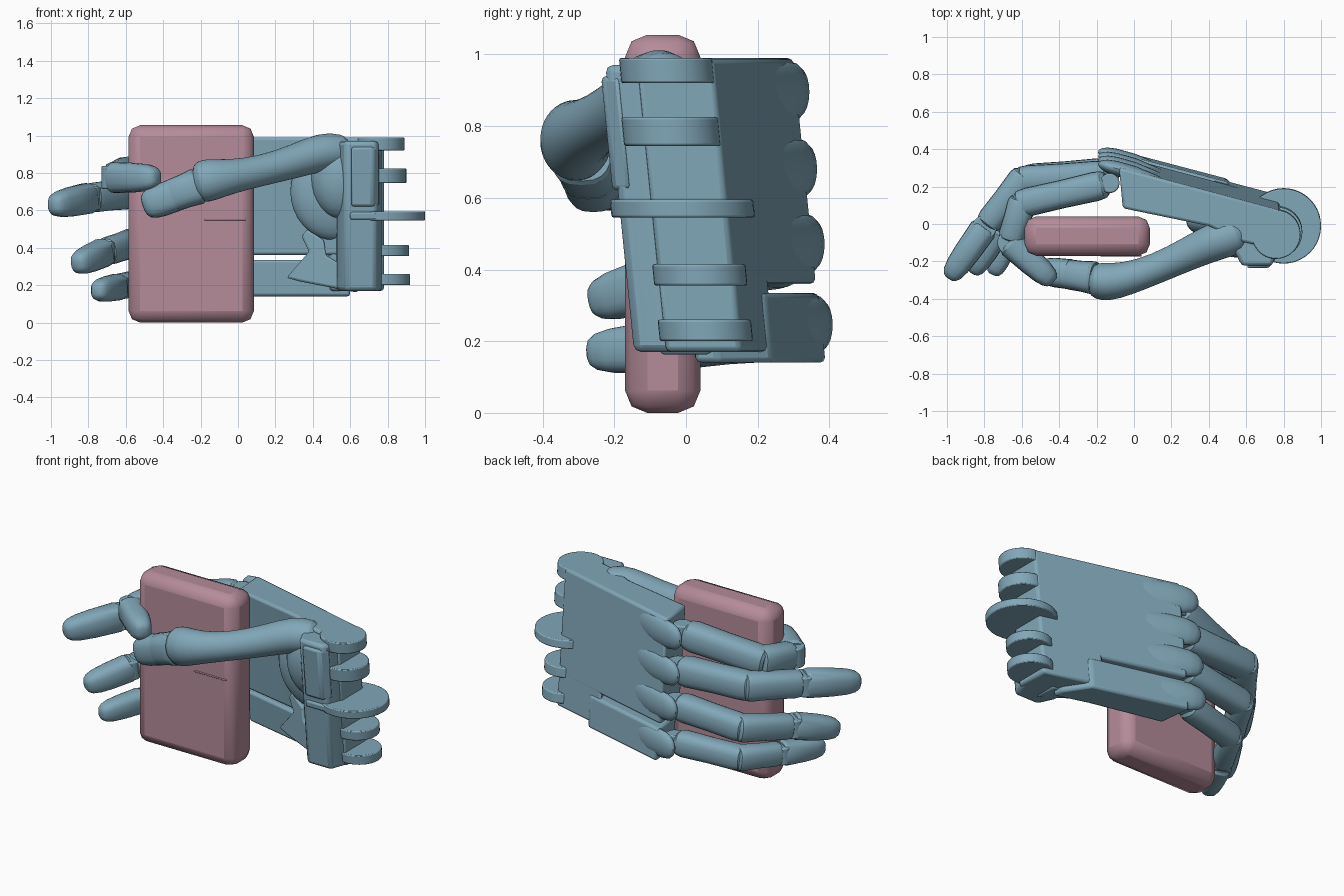
import bpy, bmesh
from math import sin, cos, pi, radians, copysign
from mathutils import Vector

if "Cube" in bpy.data.objects:
    bpy.data.objects.remove(bpy.data.objects["Cube"])


def material(name, rgb):
    m = bpy.data.materials.new(name)
    m.diffuse_color = (*rgb, 1)
    m.use_nodes = True
    m.node_tree.nodes["Principled BSDF"].inputs["Base Color"].default_value = m.diffuse_color
    return m


BLUE = material("blue_shell", (0.22, 0.385, 0.48))
PINK = material("pink_box", (0.46, 0.26, 0.32))


def finish(bm, name, mat=BLUE, bevel=0, segments=2, subdiv=0):
    bmesh.ops.recalc_face_normals(bm, faces=bm.faces)
    me = bpy.data.meshes.new(name)
    bm.to_mesh(me)
    bm.free()
    ob = bpy.data.objects.new(name, me)
    bpy.context.collection.objects.link(ob)
    me.materials.append(mat)
    bpy.ops.object.select_all(action='DESELECT')
    ob.select_set(True)
    bpy.context.view_layer.objects.active = ob
    if bevel:
        b = ob.modifiers.new("Bevel", 'BEVEL')
        b.width, b.segments, b.limit_method = bevel, segments, 'ANGLE'
    if subdiv:
        s = ob.modifiers.new("Smooth", 'SUBSURF')
        s.levels = s.render_levels = subdiv
    bpy.ops.object.shade_smooth_by_angle(angle=radians(32))
    return ob


def shear(z):
    # the hand is rolled slightly: the little-finger side sits further back
    return 0.1 * (0.57 - z)


def prism(name, outline, z0, z1, bevel=0.015):
    bm = bmesh.new()
    low, high = ([bm.verts.new((x, y + shear(z), z)) for x, y in outline] for z in (z0, z1))
    bm.faces.new(low)
    bm.faces.new(high)
    n = len(outline)
    for i in range(n):
        j = (i + 1) % n
        bm.faces.new((low[i], low[j], high[j], high[i]))
    return finish(bm, name, bevel=bevel)


def disc(name, x, y, r, z0, z1):
    ring = [(x + r * cos(2 * pi * i / 40), y + r * sin(2 * pi * i / 40)) for i in range(40)]
    return prism(name, ring, z0, z1, 0.006)


def tube(name, pts, radii, sides=20, subdiv=0, power=1.0):
    # radii are (across, up) pairs along the path; power below 1 squares the section
    pts = [Vector(p) for p in pts]
    bm = bmesh.new()
    rings = []
    sq = lambda v: copysign(abs(v) ** power, v)
    for i, p in enumerate(pts):
        t = (pts[min(i + 1, len(pts) - 1)] - pts[max(i - 1, 0)]).normalized()
        side = Vector((0, 0, 1)).cross(t).normalized()
        up = t.cross(side)
        a, b = radii[i]
        rings.append([bm.verts.new(p + side * a * sq(cos(2 * pi * k / sides))
                                   + up * b * sq(sin(2 * pi * k / sides))) for k in range(sides)])
    for r, s in zip(rings, rings[1:]):
        for k in range(sides):
            m = (k + 1) % sides
            bm.faces.new((r[k], r[m], s[m], s[k]))
    bm.faces.new(rings[0])
    bm.faces.new(rings[-1])
    return finish(bm, name, subdiv=subdiv)


def phalanx(name, a, b, ra, rb, tip=False, power=.75):
    a, b = Vector(a), Vector(b)
    prof = [(0, .7), (.04, .92), (.12, 1), (.5, .97), (.88, 1), (.97, .93), (1, .75)]
    if tip:
        prof = [(0, .85), (.06, 1), (.5, 1), (.75, .94), (.9, .8), (.97, .6), (1, .35)]
    rad = [(ra + (rb - ra) * t) * s for t, s in prof]
    return tube(name, [a.lerp(b, t) for t, s in prof], [(r * .9, r) for r in rad], power=power)


def block(name, lo, hi, bevel, mat):
    bm = bmesh.new()
    bmesh.ops.create_cube(bm, size=1)
    for v in bm.verts:
        v.co = [(l + h) / 2 + c * (h - l) for c, l, h in zip(v.co, lo, hi)]
    return finish(bm, name, mat, bevel)


# held box with chamfered edges and a lid ridge
block("held_box", (-.585, -.17, 0), (.085, .04, 1.055), .062, PINK)
block("box_lid_ridge", (-.18, -.174, .545), (.04, -.165, .555), .004, PINK)

# palm: main plate and the separate little-finger side
prism("palm_plate", [(-.08, .345), (.78, .115), (.78, -.1), (.56, -.05), (.4, .03), (-.06, .125)], .36, .99)
prism("outer_palm", [(-.07, .35), (.5, .2), (.6, .05), (.6, -.02), (.4, .04), (-.05, .14)], .14, .335)
prism("palm_heel", [(.42, .21), (.78, .115), (.78, -.1), (.5, -.02)], .17, .4)

# diagonal strut across the lower palm
bm = bmesh.new()
front = [(.64, .16), (.65, .25), (.47, .36), (.46, .44), (.37, .5), (.34, .46), (.38, .38), (.26, .24), (.33, .22)]
faces = [[bm.verts.new((x, y + .03 - .27 * (x - .4), z)) for x, z in front] for y in (-.04, .1)]
for f in faces:
    bm.faces.new(f)
for i in range(len(front)):
    j = (i + 1) % len(front)
    bm.faces.new((faces[0][i], faces[0][j], faces[1][j], faces[1][i]))
finish(bm, "palm_strut", bevel=.012)

# wrist block with its hinge discs and front tabs
prism("wrist_block", [(.52, .1), (.53, -.09), (.575, -.185), (.74, -.185), (.75, -.15), (.77, -.1), (.77, .1)], .17, .97, .02)
for i, (x, y, r, z0, z1) in enumerate([
        (.76, -.015, .13, .92, .99), (.765, -.02, .135, .745, .825), (.8, -.01, .2, .545, .595),
        (.785, .02, .13, .355, .415), (.79, .02, .13, .2, .26)]):
    disc(f"wrist_hinge_disc_{i + 1}", x, y, r, z0, z1)
prism("wrist_rib", [(.6, -.15), (.6, -.2), (.77, -.2), (.77, -.15)], .55, .59, .01)
prism("wrist_shoulder", [(.62, -.15), (.6, -.2), (.72, -.2), (.76, -.15)], .62, .94)

# fingers: base, middle joint, end joint, tip, radius
FINGERS = {
    "index": [(-.1, .225, .895), (-.6, .11, .80), (-.665, -.1, .775), (-.43, -.31, .775), .088],
    "middle": [(-.1, .265, .68), (-.6, .235, .69), (-.80, -.02, .665), (-.99, -.29, .625), .088],
    "ring": [(-.1, .285, .47), (-.56, .25, .425), (-.72, -.03, .375), (-.865, -.26, .31), .082],
    "little": [(-.1, .295, .245), (-.52, .21, .215), (-.645, -.02, .19), (-.755, -.27, .168), .076],
}
for name, (a, b, c, d, r) in FINGERS.items():
    a, b, c, d = map(Vector, (a, b, c, d))
    phalanx(name + "_first_segment", a.lerp(b, .09), b.lerp(a, -.05), r, r * .97)
    phalanx(name + "_second_segment", b.lerp(c, -.12), c.lerp(b, .06), r * .98, r * .9)
    phalanx(name + "_tip", c.lerp(d, -.02), d, r * .95, r * .84, True)
    # pins that bridge the joints
    for part, p, s in (("knuckle", a.lerp(b, .06), .6), ("end", c, .75)):
        bm = bmesh.new()
        bmesh.ops.create_cone(bm, cap_ends=True, segments=20, radius1=r * s, radius2=r * s, depth=r * 1.4)
        bmesh.ops.translate(bm, verts=bm.verts, vec=p)
        finish(bm, f"{name}_{part}_pin", bevel=.008)
    # rounded knuckle guard on the back of the palm, flush with the plate
    z = a.z
    y = .275 + .1 * (.9 - z)
    tube(name + "_knuckle_guard",
         [(.2, y - .07, z), (.0, y - .005, z), (-.1, y + .023, z), (-.15, y + .037, z),
          (-.178, y + .045, z), (-.19, y + .048, z)],
         [(.02, .08), (.04, .085), (.04, .083), (.033, .07), (.02, .045), (.008, .015)])

# thumb: fleshy base, long curved segment, collar, tip
for name, mid, size in (("thumb_base", (.56, -.05, .77), (.17, .13, .22)),
                        ("thumb_web", (.52, .01, .70), (.24, .1, .26))):
    bm = bmesh.new()
    bmesh.ops.create_uvsphere(bm, u_segments=28, v_segments=16, radius=1)
    for v in bm.verts:
        v.co = [m + c * s for m, c, s in zip(mid, v.co, size)]
    finish(bm, name)
tube("thumb_long_segment",
     [(.60, -.03, .90), (.55, -.06, .915), (.45, -.085, .915), (.3, -.155, .86), (.12, -.24, .81),
      (-.04, -.295, .78), (-.14, -.31, .765), (-.2, -.305, .752), (-.235, -.30, .745)],
     [(.06, .06), (.105, .10), (.105, .105), (.09, .09), (.08, .082), (.09, .092), (.105, .115), (.1, .115),
      (.07, .08)], subdiv=1)
phalanx("thumb_collar", (-.2, -.29, .735), (-.36, -.268, .675), .1, .088)
phalanx("thumb_tip", (-.33, -.27, .685), (-.505, -.25, .62), .09, .085, True)
